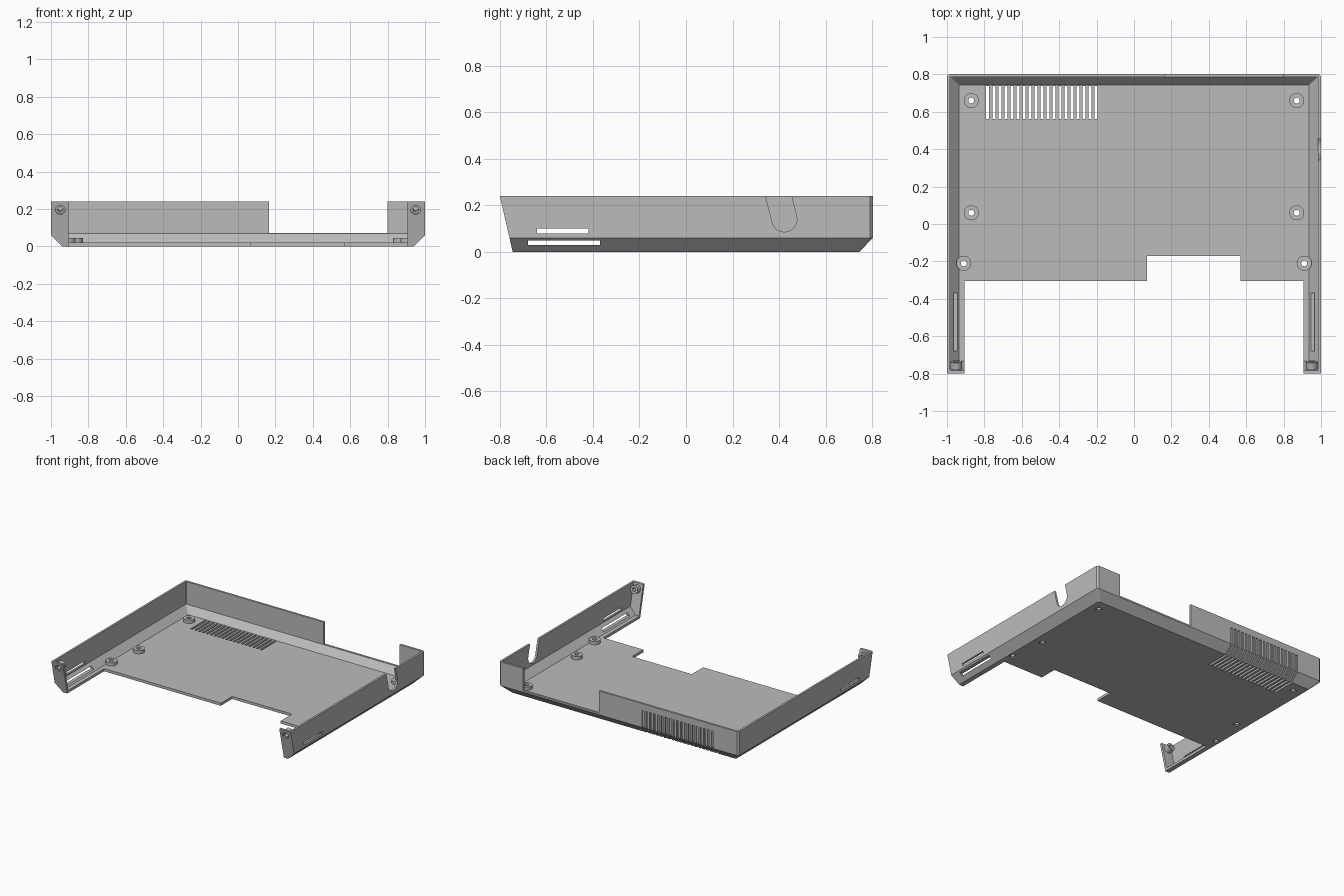
import bpy, bmesh, math
from mathutils import Matrix, Vector

if "Cube" in bpy.data.objects:
    bpy.data.objects.remove(bpy.data.objects["Cube"])

grey = bpy.data.materials.new("case_grey")
grey.use_nodes = True
COLOR = (0.5, 0.5, 0.5, 1)
grey.diffuse_color = COLOR
grey.node_tree.nodes["Principled BSDF"].inputs["Base Color"].default_value = COLOR


def finish(bm, name):
    bmesh.ops.recalc_face_normals(bm, faces=bm.faces)
    mesh = bpy.data.meshes.new(name)
    bm.to_mesh(mesh)
    bm.free()
    mesh.materials.append(grey)
    obj = bpy.data.objects.new(name, mesh)
    bpy.context.collection.objects.link(obj)
    return obj


def loft(bm, rings):
    loops = [[bm.verts.new(p) for p in ring] for ring in rings]
    n = len(loops[0])
    for low, high in zip(loops, loops[1:]):
        for i in range(n):
            j = (i + 1) % n
            bm.faces.new((low[i], low[j], high[j], high[i]))
    bm.faces.new(loops[0][::-1])
    bm.faces.new(loops[-1])


def prism_x(bm, points, x0, x1):
    loft(bm, [[(x, y, z) for y, z in points] for x in (x0, x1)])


def box(bm, x, y, z):
    prism_x(bm, [(y[0], z[0]), (y[1], z[0]), (y[1], z[1]), (y[0], z[1])], *x)


def lathe(bm, profile, place, closed=False):
    verts = [bm.verts.new((r, 0, h)) for r, h in profile]
    pairs = list(zip(verts, verts[1:])) + ([(verts[-1], verts[0])] if closed else [])
    edges = [bm.edges.new(p) for p in pairs]
    before = set(bm.verts) - set(verts)
    bmesh.ops.spin(bm, geom=verts + edges, cent=(0, 0, 0), axis=(0, 0, 1),
                   angle=math.tau, steps=24)
    made = [v for v in bm.verts if v not in before]
    bmesh.ops.remove_doubles(bm, verts=made, dist=1e-5)
    made = [v for v in bm.verts if v not in before]
    bmesh.ops.transform(bm, matrix=place, verts=made)


def front_y(z):
    return -0.745 - 0.23 * z


def tray_ring(hx, back, z, corner, inset=0):
    f = front_y(z) + inset
    return [(-hx, f, z), (hx, f, z), (hx, back - corner, z), (hx - corner, back, z),
            (-hx + corner, back, z), (-hx, back - corner, z)]


def cut(target, cutter):
    mod = target.modifiers.new("cut", 'BOOLEAN')
    mod.operation = 'DIFFERENCE'
    mod.solver = 'EXACT'
    mod.object = cutter
    bpy.context.view_layer.objects.active = target
    bpy.ops.object.modifier_apply(modifier=mod.name)
    bpy.data.objects.remove(cutter)


# Chamfered tray with a slanted front
bm = bmesh.new()
loft(bm, [tray_ring(0.94, 0.745, 0, 0.012), tray_ring(1, 0.803, 0.06, 0.012),
          tray_ring(1, 0.803, 0.24, 0.012)])
case = finish(bm, "case_shell")

# Hollow interior
bm = bmesh.new()
loft(bm, [tray_ring(0.935, 0.742, 0.02, 0.003, 0.018),
          tray_ring(0.985, 0.787, 0.07, 0.003, 0.018),
          tray_ring(0.985, 0.787, 0.3, 0.003, 0.018)])
cut(case, finish(bm, "cavity_cutter"))

# Open front between the arms, with a notch in the floor edge
bm = bmesh.new()
outline = [(-0.905, -1), (0.905, -1), (0.905, -0.305), (0.57, -0.305),
           (0.57, -0.17), (0.07, -0.17), (0.07, -0.305), (-0.905, -0.305)]
loft(bm, [[(x, y, z) for x, y in outline] for z in (-0.1, 0.4)])
cut(case, finish(bm, "front_opening_cutter"))

bm = bmesh.new()
# Back wall opening
box(bm, (0.165, 0.8), (0.7, 0.9), (0.072, 0.4))

# Slanted cable notch in the left wall
up = Vector((-0.243, 0.97))
side = Vector((0.97, 0.243))
centre = Vector((0.423, 0.14))
r = 0.054
notch = [centre + up * 0.13 + side * r]
for i in range(13):
    t = math.pi * i / 12
    notch.append(centre + side * r * math.cos(t) - up * r * math.sin(t))
notch.append(centre + up * 0.13 - side * r)
prism_x(bm, notch, 0.95, 1.1)

# Vents: through the floor, grooved up the back chamfer and wall
vent = [(0.82, 0.19), (0.794, 0.19), (0.794, 0.063), (0.737, 0.006),
        (0.737, 0.03), (0.562, 0.03), (0.562, -0.02), (0.82, -0.02)]
for i in range(19):
    x = -0.79 + i * 0.0322
    prism_x(bm, vent, x, x + 0.016)

# Slots in the arms
for x in ((-1.1, -0.92), (0.92, 1.1)):
    box(bm, x, (-0.64, -0.42), (0.08, 0.1))
    box(bm, x, (-0.68, -0.37), (0.03, 0.05))

# Countersunk screw holes in floor and arm ends
posts = [(s * x, y) for s in (-1, 1) for x, y in ((0.87, 0.66), (0.87, 0.06), (0.91, -0.21))]
for x, y in posts:
    lathe(bm, [(0, -0.02), (0.022, -0.02), (0.022, 0.008), (0.016, 0.008),
               (0.016, 0.06), (0, 0.06)], Matrix.Translation((x, y, 0)))
SCREW_Z = 0.195
tilt = Matrix.Rotation(math.radians(-90) + math.atan(0.23), 4, 'X')
ends = [Matrix.Translation((s * 0.95, front_y(SCREW_Z), SCREW_Z)) @ tilt for s in (-1, 1)]
for place in ends:
    lathe(bm, [(0, -0.03), (0.025, -0.03), (0.025, 0.009), (0.014, 0.009),
               (0.014, 0.05), (0, 0.05)], place)
cut(case, finish(bm, "detail_cutter"))

# Floor standoffs
bm = bmesh.new()
for x, y in posts:
    lathe(bm, [(0.016, 0.018), (0.04, 0.018), (0.04, 0.045), (0.016, 0.045)],
          Matrix.Translation((x, y, 0)), True)
finish(bm, "floor_standoffs")

# Screw bosses behind the arm ends
bm = bmesh.new()
for place in ends:
    lathe(bm, [(0.014, 0.015), (0.03, 0.015), (0.03, 0.055), (0.014, 0.055)], place, True)
finish(bm, "arm_screw_bosses")
